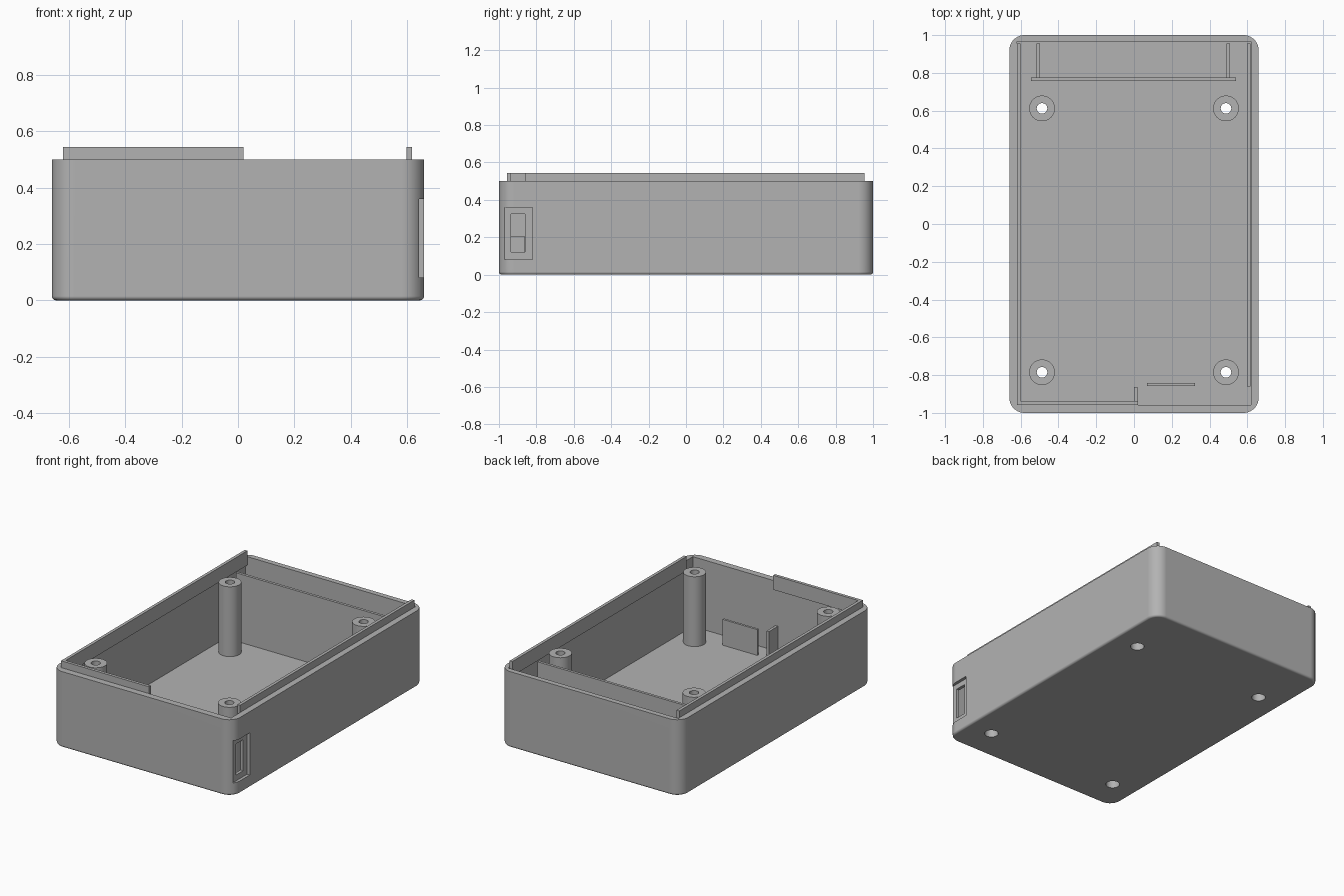
import bpy, bmesh, math
from mathutils import Matrix, Vector

if "Cube" in bpy.data.objects:
    bpy.data.objects.remove(bpy.data.objects["Cube"], do_unlink=True)

GREY = 0.45
grey = bpy.data.materials.new("matte grey plastic")
grey.use_nodes = True
grey.diffuse_color = (GREY, GREY, GREY, 1)
bsdf = next(n for n in grey.node_tree.nodes if n.type == 'BSDF_PRINCIPLED')
bsdf.inputs["Base Color"].default_value = grey.diffuse_color

HALF_X, HALF_Y, RIM = 0.66, 1.0, 0.5
FLOOR, LIP_TOP, LIP_BASE = 0.04, 0.545, 0.45
CAV_X, CAV_FRONT, CAV_BACK = 0.62, -0.957, 0.965
POST_R, BORE_R, PILOT_R, BORE_TOP = 0.068, 0.042, 0.028, 0.3
POSTS = [(x, y) for x in (-0.487, 0.487) for y in (-0.785, 0.612)]


def add_object(name, bm):
    bmesh.ops.recalc_face_normals(bm, faces=bm.faces)
    mesh = bpy.data.meshes.new(name)
    bm.to_mesh(mesh)
    bm.free()
    mesh.materials.append(grey)
    obj = bpy.data.objects.new(name, mesh)
    bpy.context.collection.objects.link(obj)
    return obj


def box_mesh(x, y, z):
    """Box given by its (low, high) range on each axis."""
    bm = bmesh.new()
    size = Vector([r[1] - r[0] for r in (x, y, z)])
    mid = Vector([(r[0] + r[1]) / 2 for r in (x, y, z)])
    bmesh.ops.create_cube(bm, size=1, matrix=Matrix.Translation(mid) @ Matrix.Diagonal(size).to_4x4())
    return bm


def box(name, x, y, z):
    return add_object(name, box_mesh(x, y, z))


def cylinder(name, x, y, radius, z):
    bm = bmesh.new()
    bmesh.ops.create_cone(bm, cap_ends=True, segments=40, radius1=radius, radius2=radius,
                          depth=z[1] - z[0],
                          matrix=Matrix.Translation((x, y, (z[0] + z[1]) / 2)))
    return add_object(name, bm)


def cut(obj, cutter):
    """Subtract the cutter, bake the result and delete the cutter."""
    cutter.hide_render = True
    mod = obj.modifiers.new("cut", 'BOOLEAN')
    mod.operation, mod.solver, mod.object = 'DIFFERENCE', 'EXACT', cutter
    deps = bpy.context.evaluated_depsgraph_get()
    mesh = bpy.data.meshes.new_from_object(obj.evaluated_get(deps))
    obj.modifiers.clear()
    obj.data = mesh
    bpy.data.objects.remove(cutter, do_unlink=True)


def smooth(obj):
    bpy.ops.object.select_all(action='DESELECT')
    obj.select_set(True)
    bpy.context.view_layer.objects.active = obj
    bpy.ops.object.shade_smooth_by_angle(angle=math.radians(32))
    mod = obj.modifiers.new("even shading", 'WEIGHTED_NORMAL')
    mod.keep_sharp = True


# Outer shell: rounded upright corners and a small fillet round the base
bm = box_mesh((-HALF_X, HALF_X), (-HALF_Y, HALF_Y), (0, RIM))
upright = [e for e in bm.edges if abs(e.verts[0].co.z - e.verts[1].co.z) > 0.1]
bmesh.ops.bevel(bm, geom=upright, offset=0.08, segments=10, profile=0.5, affect='EDGES')
base = [e for e in bm.edges if all(v.co.z < 0.001 for v in e.verts)]
bmesh.ops.bevel(bm, geom=base, offset=0.015, segments=4, profile=0.5, affect='EDGES')
shell = add_object("case_shell", bm)

# Hollow, side connector recess with its slot, and screw bores in the floor
cut(shell, box("cavity_cutter", (-CAV_X, CAV_X), (CAV_FRONT, CAV_BACK), (FLOOR, 1)))
cut(shell, box("recess_cutter", (0.64, 0.8), (-0.97, -0.82), (0.082, 0.36)))
cut(shell, box("slot_cutter", (0.58, 0.8), (-0.935, -0.86), (0.12, 0.325)))
for x, y in POSTS:
    cut(shell, cylinder("bore_cutter", x, y, BORE_R, (-0.1, 0.1)))
smooth(shell)

# Hollow screw posts: lathed tube with a wide bore below and a narrow hole on top
profile = [(POST_R, FLOOR), (POST_R, RIM), (PILOT_R, RIM),
           (PILOT_R, BORE_TOP), (BORE_R, BORE_TOP), (BORE_R, FLOOR)]
for i, (x, y) in enumerate(POSTS):
    bm = bmesh.new()
    verts = [bm.verts.new((r, 0, z)) for r, z in profile]
    edges = [bm.edges.new(pair) for pair in zip(verts, verts[1:] + verts[:1])]
    bmesh.ops.spin(bm, geom=verts + edges, cent=(0, 0, 0), axis=(0, 0, 1),
                   angle=math.tau, steps=40)
    bmesh.ops.remove_doubles(bm, verts=bm.verts, dist=0.0005)
    bmesh.ops.translate(bm, verts=bm.verts, vec=(x, y, 0))
    smooth(add_object(f"screw_post_{i + 1}", bm))

# Locating lips that rise above the rim
lip = (LIP_BASE, LIP_TOP)
box("right_lip", (-CAV_X, -0.6), (CAV_FRONT, 0.955), lip)
box("left_lip", (0.597, 0.617), (-0.86, 0.955), lip)
box("front_lip", (-0.6, 0.02), (CAV_FRONT, -0.937), lip)

# Back compartment wall with its two braces
box("compartment_wall", (-0.545, 0.54), (0.757, 0.775), (FLOOR, 0.49))
for side, x in (("right", -0.506), ("left", 0.5)):
    box(f"{side}_brace", (x - 0.009, x + 0.009), (0.775, 0.955), (FLOOR, 0.21))

# Board stops near the connector
box("board_stop_plate", (0.07, 0.323), (-0.857, -0.842), (FLOOR, 0.21))
box("board_stop_rib", (0.0, 0.018), (CAV_FRONT, -0.863), (FLOOR, 0.207))
